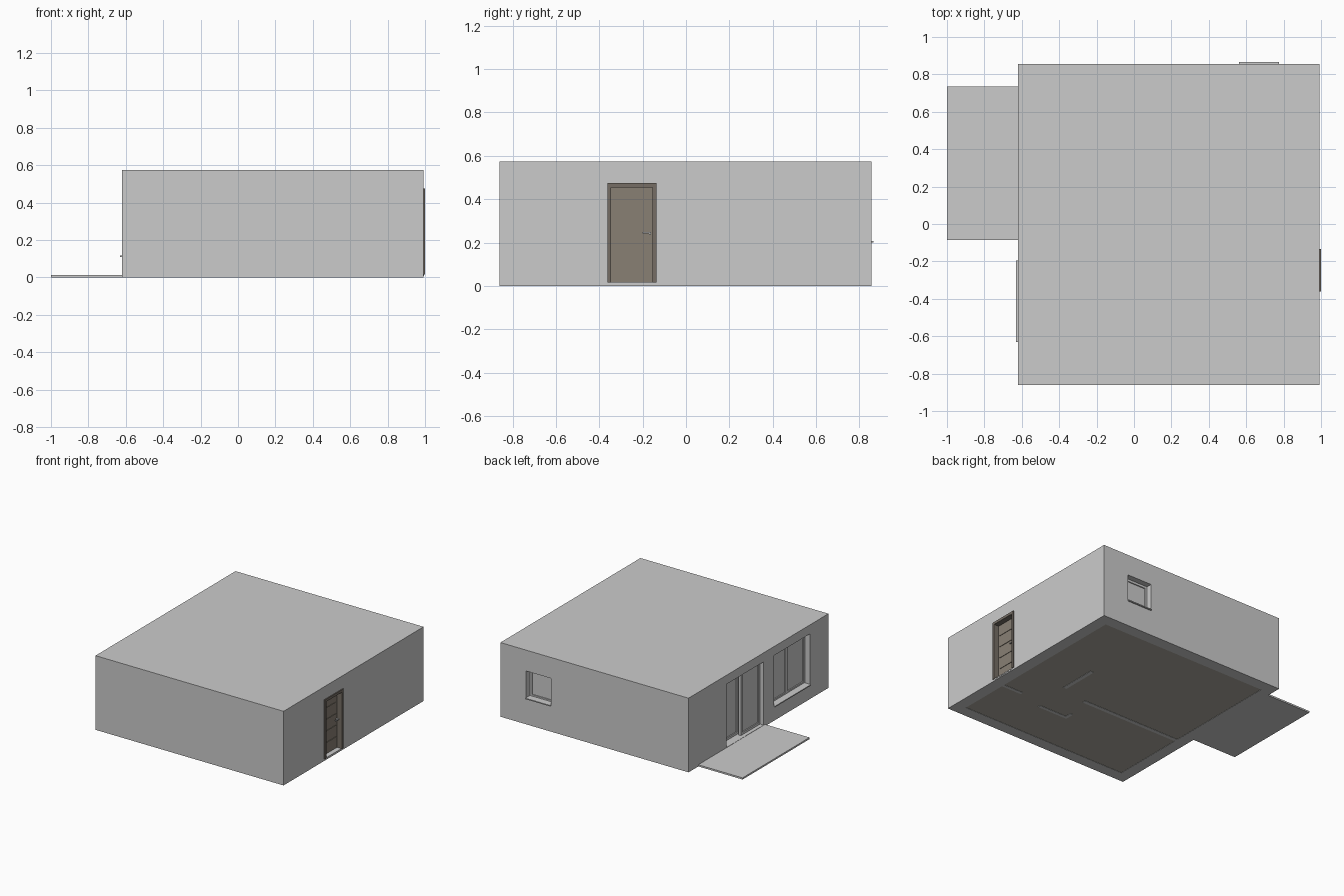
import bpy

if "Cube" in bpy.data.objects:
    bpy.data.objects.remove(bpy.data.objects["Cube"])

X0, X1, Y0, Y1, H = -0.62, 0.993, -0.86, 0.855, 0.575
T = 0.09  # outer wall thickness


def material(name, rgb):
    m = bpy.data.materials.new(name)
    m.diffuse_color = (*rgb, 1)
    m.use_nodes = True
    m.node_tree.nodes["Principled BSDF"].inputs["Base Color"].default_value = m.diffuse_color
    return m


wood = material("dark_wood", (0.25, 0.215, 0.175))
frame_wood = material("frame_wood", (0.18, 0.155, 0.13))
floor_mat = material("floor_boards", (0.42, 0.40, 0.35))


def box(name, x, y, z, mat=None):
    """Axis-aligned box from three (low, high) ranges."""
    bpy.ops.mesh.primitive_cube_add(size=1, location=[sum(r) / 2 for r in (x, y, z)])
    o = bpy.context.object
    o.name = name
    o.scale = [r[1] - r[0] for r in (x, y, z)]
    bpy.ops.object.transform_apply(location=False, rotation=False, scale=True)
    if mat:
        o.data.materials.append(mat)
    return o


def cut(target, x, y, z):
    c = box("cutter", x, y, z)
    c.hide_render = True
    m = target.modifiers.new("cut", "BOOLEAN")
    m.operation, m.solver, m.object = "DIFFERENCE", "EXACT", c
    bpy.context.view_layer.objects.active = target
    bpy.ops.object.modifier_apply(modifier=m.name)
    bpy.data.objects.remove(c)


def pane(name, axis, depth, side, z, w=0.018, t=0.02):
    """Framed glass leaf; axis is the wall normal, side the range along the wall."""
    def put(part, s, zz, d):
        box(name + part, *((d, s, zz) if axis == "x" else (s, d, zz)))
    d = (depth, depth + t)
    a, b = side
    put("_stile_a", (a, a + w), z, d)
    put("_stile_b", (b - w, b), z, d)
    put("_bottom_rail", (a + w, b - w), (z[0], z[0] + w), d)
    put("_top_rail", (a + w, b - w), (z[1] - w, z[1]), d)
    put("_glass", (a + w, b - w), (z[0] + w, z[1] - w), (depth + t * 0.4, depth + t * 0.6))


# Outer walls and flat roof in one shell with openings
shell = box("walls_and_roof", (X0, X1), (Y0, Y1), (0, H))
cut(shell, (X0 + T, X1 - T), (Y0 + T, Y1 - T), (-0.1, 0.53))
cut(shell, (X0 - 0.1, X0 + 0.15), (-0.065, 0.39), (0.015, 0.505))   # terrace door
cut(shell, (X0 - 0.1, X0 + 0.15), (-0.635, -0.19), (0.11, 0.505))   # large window
cut(shell, (0.56, 0.772), (Y1 - 0.15, Y1 + 0.1), (0.2, 0.413))      # back window
cut(shell, (X1 - 0.15, X1 + 0.1), (-0.355, -0.14), (0.015, 0.47))   # entrance

# Floor, terrace and inner walls
box("floor", (X0 + T, X1 - T), (Y0 + T, Y1 - T), (0.002, 0.014), floor_mat)
box("terrace", (-1, X0), (-0.085, 0.735), (0, 0.013))
for i, (x, y) in enumerate([
        ((X0 + T, 0.32), (-0.185, -0.155)),
        ((0.53, 0.56), (-0.11, 0.19)),
        ((0.26, 0.52), (-0.435, -0.41)),
        ((0.26, 0.285), (-0.41, -0.36)),
        ((0.73, X1 - T), (-0.375, -0.35))]):
    box(f"inner_wall_{i}", x, y, (0, 0.53))

# Terrace door: two leaves on stepped tracks
pane("terrace_door_front", "x", X0 + 0.03, (-0.065, 0.17), (0.015, 0.505))
pane("terrace_door_rear", "x", X0 + 0.065, (0.15, 0.39), (0.015, 0.505))

# Large two-part window and small back window, with sills
for n, s in (("left", (-0.4125, -0.19)), ("right", (-0.635, -0.4125))):
    pane("large_window_" + n, "x", X0 + 0.045, s, (0.11, 0.505))
box("large_window_sill", (X0 - 0.01, X0 + 0.045), (-0.63, -0.195), (0.108, 0.116))
pane("back_window", "y", Y1 - 0.065, (0.56, 0.772), (0.2, 0.413))
box("back_window_sill", (0.562, 0.775), (Y1 - 0.045, Y1 + 0.01), (0.199, 0.207))

# Entrance door: frame, leaf with slats, step and handle
for n, y, z in (("left", (-0.362, -0.345), (0.015, 0.475)),
                ("right", (-0.155, -0.135), (0.015, 0.475)),
                ("top", (-0.345, -0.155), (0.455, 0.475))):
    box("entrance_frame_" + n, (X1 - 0.06, 1.0), y, z, frame_wood)
LX = X1 - 0.035
box("entrance_leaf", (LX - 0.02, LX), (-0.345, -0.155), (0.015, 0.455), wood)
for i in range(4):
    z = 0.1 + i * 0.09
    box(f"entrance_slat_{i}", (LX, LX + 0.004), (-0.33, -0.17), (z, z + 0.006), wood)
box("entrance_step", (LX, X1 + 0.002), (-0.345, -0.155), (0.008, 0.017))
box("handle_stem", (LX, LX + 0.02), (-0.17, -0.162), (0.238, 0.248))
box("handle_lever", (LX + 0.014, LX + 0.022), (-0.2, -0.162), (0.241, 0.248))
